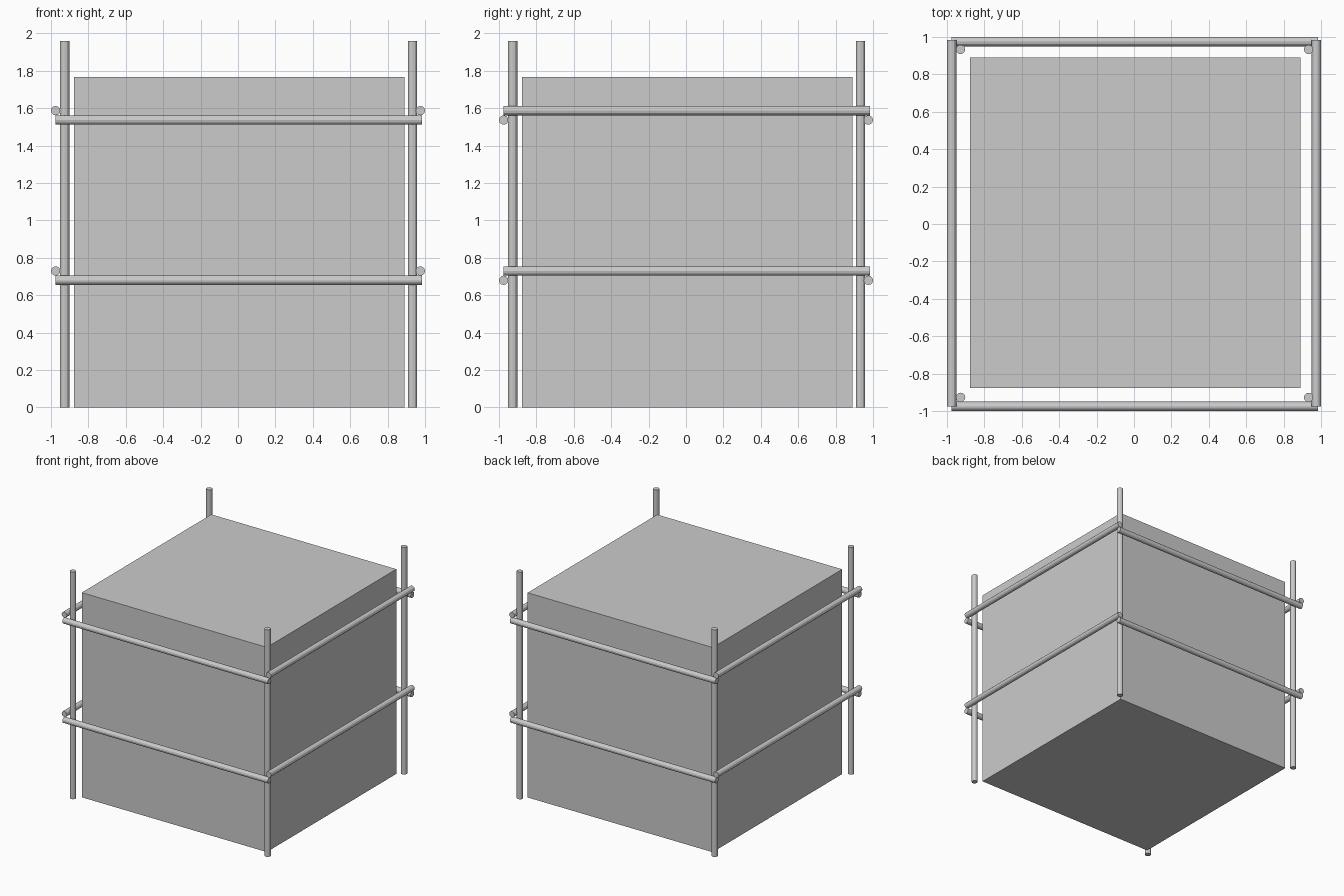
import bpy
from math import pi

if "Cube" in bpy.data.objects:
    bpy.data.objects.remove(bpy.data.objects["Cube"])

R, LENGTH, OFF = 0.025, 1.96, 0.003
SIDE, BOX_OFF = 1.767, 0.006


def rod(name, loc, rot=(0, 0, 0)):
    bpy.ops.mesh.primitive_cylinder_add(vertices=12, radius=R, depth=LENGTH,
                                        location=loc, rotation=rot)
    bpy.context.object.name = name


# Solid block
bpy.ops.mesh.primitive_cube_add(size=SIDE, location=(BOX_OFF, BOX_OFF, SIDE / 2))
bpy.context.object.name = "block"

# Four corner posts
for sx in (-1, 1):
    for sy in (-1, 1):
        rod("corner_post", (sx * 0.93 + OFF, sy * 0.93 + OFF, LENGTH / 2))

# Two levels of rails; side rails rest above the front and back rails
for level, z in (("lower", 0.68), ("upper", 1.537)):
    for s in (-1, 1):
        rod(level + "_cross_rail", (OFF, s * 0.975, z), (0, pi / 2, 0))
        rod(level + "_side_rail", (s * 0.975, OFF, z + 0.05), (pi / 2, 0, 0))
